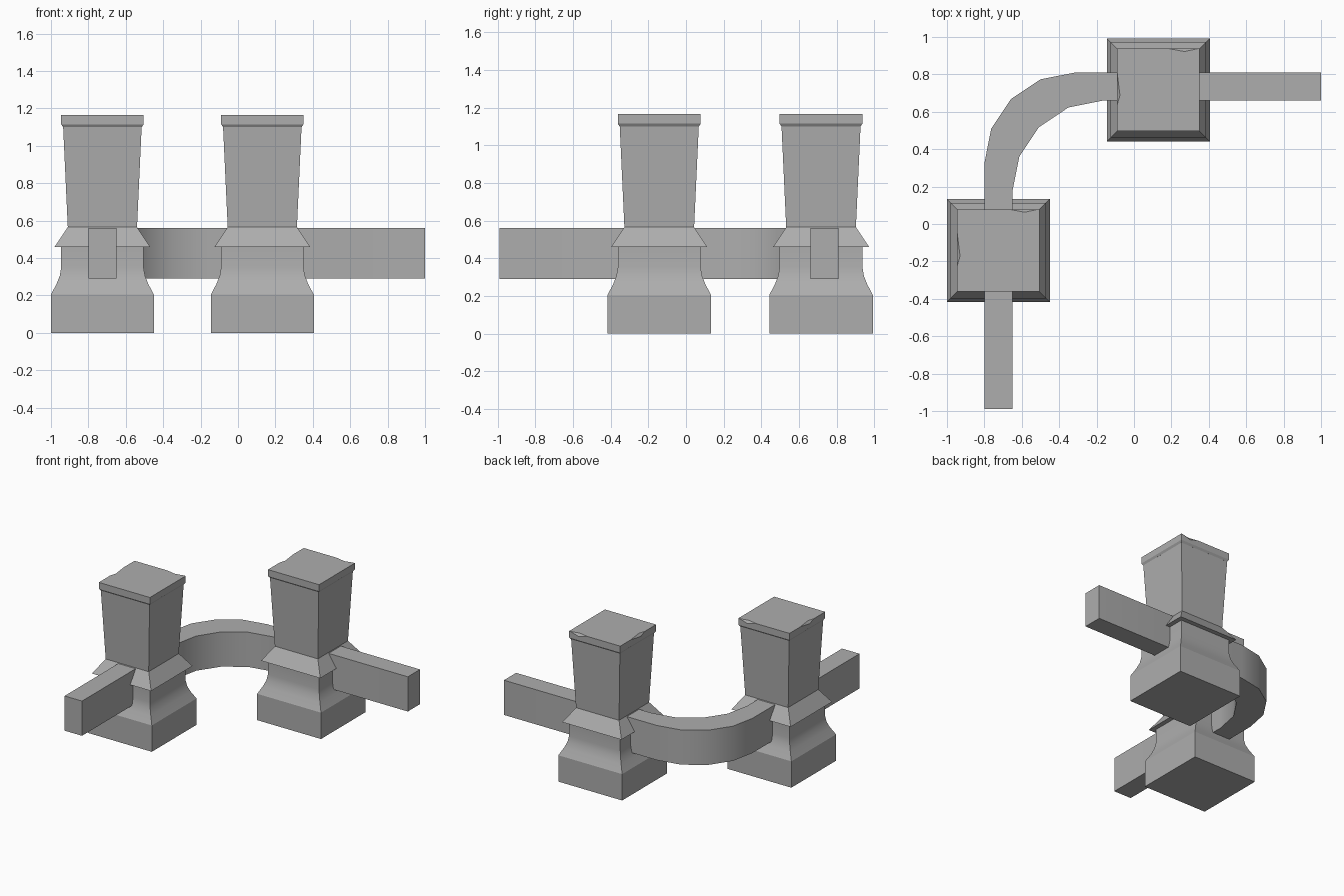
import bpy, bmesh, math

cube = bpy.data.objects.get("Cube")
if cube:
    bpy.data.objects.remove(cube, do_unlink=True)

stone = bpy.data.materials.new("grey_stone")
stone.use_nodes = True
grey = (0.42, 0.42, 0.42, 1)
stone.diffuse_color = grey
stone.node_tree.nodes["Principled BSDF"].inputs["Base Color"].default_value = grey


def finish(name, bm, loc):
    bmesh.ops.recalc_face_normals(bm, faces=bm.faces)
    mesh = bpy.data.meshes.new(name)
    bm.to_mesh(mesh)
    bm.free()
    mesh.materials.append(stone)
    obj = bpy.data.objects.new(name, mesh)
    obj.location = loc
    bpy.context.collection.objects.link(obj)
    bpy.ops.object.select_all(action="DESELECT")
    obj.select_set(True)
    bpy.context.view_layer.objects.active = obj
    bpy.ops.object.shade_smooth_by_angle(angle=math.radians(25))
    return obj


def square_tower(name, profile, loc):
    """Stack square rings of (half width, height) into a closed solid."""
    bm = bmesh.new()
    rings = [[bm.verts.new((sx * r, sy * r, z))
              for sx, sy in ((-1, -1), (1, -1), (1, 1), (-1, 1))]
             for r, z in profile]
    for low, high in zip(rings, rings[1:]):
        for i in range(4):
            j = (i + 1) % 4
            bm.faces.new((low[i], low[j], high[j], high[i]))
    bm.faces.new(rings[0][::-1])
    bm.faces.new(rings[-1])
    return finish(name, bm, loc)


def chipped_cap(name, loc, r=0.22, bottom=1.115, top=1.165):
    """Square cap with shallow chips knocked out of two top edges."""
    bm = bmesh.new()

    def v(x, y, z):
        return bm.verts.new((x, y, z))

    under = [v(s * (r - 0.01), t * (r - 0.01), bottom - 0.015)
             for s, t in ((-1, -1), (1, -1), (1, 1), (-1, 1))]
    low = [v(s * r, t * r, bottom) for s, t in ((-1, -1), (1, -1), (1, 1), (-1, 1))]
    high = [v(s * r, t * r, top) for s, t in ((-1, -1), (1, -1), (1, 1), (-1, 1))]
    # each chip: start, deepest point on the top, lowest point on the side, end
    back = [v(0.21, r, top), v(0.14, r - 0.015, top),
            v(0.14, r, top - 0.02), v(0.06, r, top)]
    side = [v(-r, 0.09, top), v(-r + 0.015, -0.03, top),
            v(-r, -0.03, top - 0.02), v(-r, -0.08, top)]
    chips = {2: back, 3: side}
    outline = []
    for i in range(4):
        j = (i + 1) % 4
        wall = [high[i]]
        outline.append(high[i])
        if i in chips:
            a, deep, dip, b = chips[i]
            wall += [a, dip, b]
            outline += [a, deep, b]
            bm.faces.new((a, dip, deep))
            bm.faces.new((deep, dip, b))
        bm.faces.new(wall + [high[j], low[j], low[i]])
        bm.faces.new((low[i], low[j], under[j], under[i]))
    bm.faces.new(outline)
    bm.faces.new(under[::-1])
    return finish(name, bm, loc)


# Pillars: flared plinth, sloping collar with tapered shaft, chipped cap
plinth = [(0.275, 0), (0.275, 0.205), (0.245, 0.262), (0.228, 0.305),
          (0.22, 0.35), (0.22, 0.465)]
shaft = [(0.255, 0.46), (0.185, 0.565), (0.21, 1.105)]
for side, loc in (("right", (-0.725, -0.142, 0)), ("left", (0.13, 0.717, 0))):
    square_tower(side + "_plinth", plinth, loc)
    square_tower(side + "_shaft", shaft, loc)
    chipped_cap(side + "_cap", loc)

# Rail: straight ends joined by a quarter bend
width, radius, z0, z1 = 0.15, 0.485, 0.29, 0.56
bend = [(-0.8 + radius * (1 - math.cos(a)), 0.325 + radius * math.sin(a))
        for a in (i * math.pi / 8 for i in range(5))]
outer = [(-0.8, -0.99)] + bend + [(1, 0.81)]
inner = [(-0.65, -0.99)] + [(x + width, y - width) for x, y in bend] + [(1, 0.66)]
bm = bmesh.new()
sections = [[bm.verts.new((p[0], p[1], z)) for p, z in ((o, z0), (n, z0), (n, z1), (o, z1))]
            for o, n in zip(outer, inner)]
for a, b in zip(sections, sections[1:]):
    for i in range(4):
        j = (i + 1) % 4
        bm.faces.new((a[i], a[j], b[j], b[i]))
bm.faces.new(sections[0])
bm.faces.new(sections[-1][::-1])
finish("rail", bm, (0, 0, 0))
